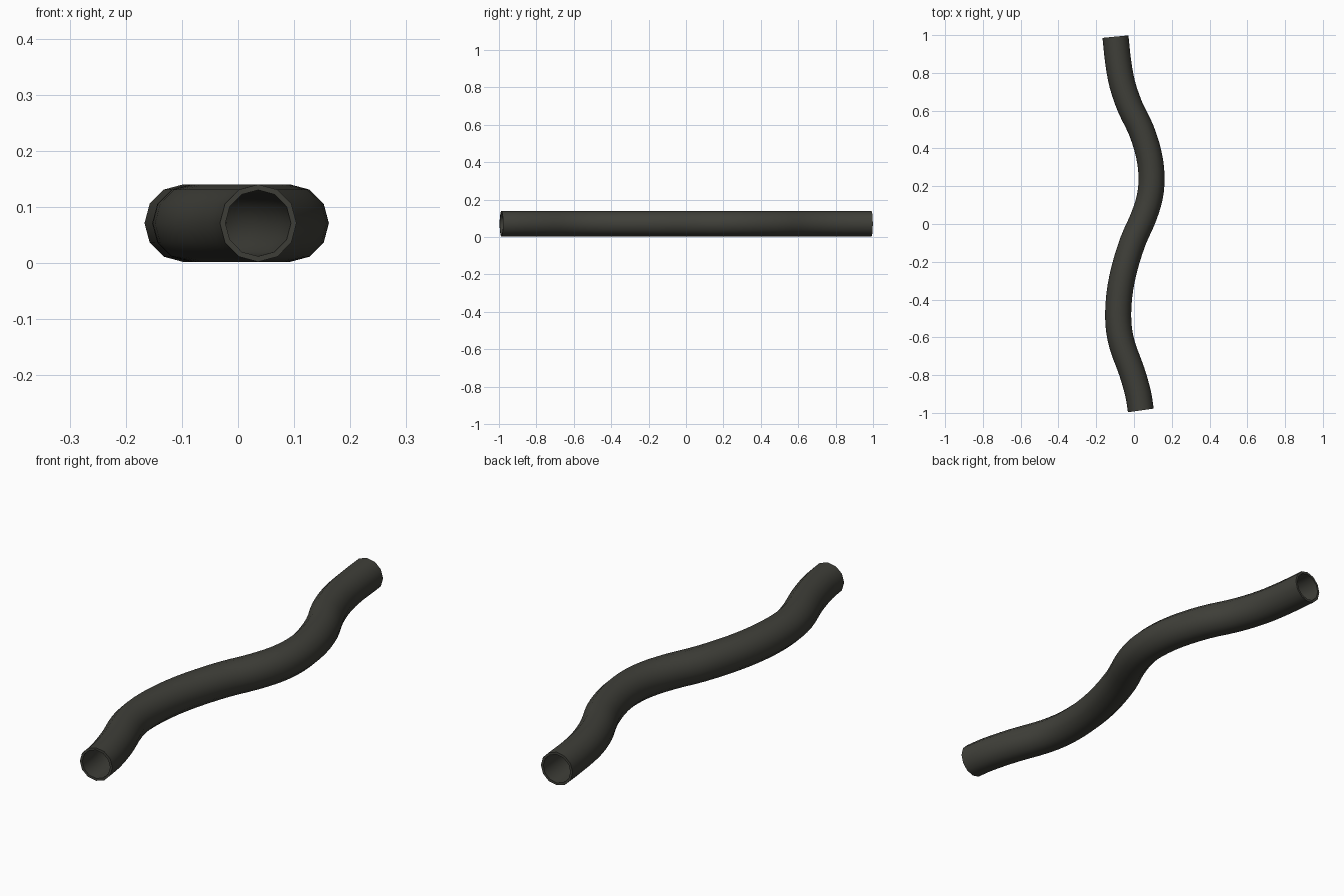
import bpy, bmesh, math
from mathutils import Vector

if "Cube" in bpy.data.objects:
    bpy.data.objects.remove(bpy.data.objects["Cube"])

SIDES, R_OUT, R_IN, Z = 12, 0.069, 0.059, 0.071

# centre line of the hose in plan (x, y)
PATH = [Vector(p) for p in [
    (0.036, -0.987), (0.022, -0.9), (-0.012, -0.78), (-0.063, -0.64),
    (-0.083, -0.52), (-0.078, -0.38), (-0.052, -0.24), (-0.005, -0.09),
    (0.048, 0.03), (0.083, 0.14), (0.093, 0.25), (0.078, 0.37),
    (0.037, 0.5), (-0.021, 0.62), (-0.062, 0.74), (-0.084, 0.86),
    (-0.098, 0.992)]]


def smooth_path(pts, steps=3):
    """Catmull-Rom resampling of the centre line."""
    ext = [2 * pts[0] - pts[1]] + pts + [2 * pts[-1] - pts[-2]]
    out = []
    for i in range(1, len(ext) - 2):
        a, b, c, d = ext[i - 1:i + 3]
        for s in range(steps):
            t = s / steps
            out.append(0.5 * (2 * b + (c - a) * t + (2 * a - 5 * b + 4 * c - d) * t ** 2
                              + (3 * b - a - 3 * c + d) * t ** 3))
    return out + [pts[-1]]


rubber = bpy.data.materials.new("dark rubber")
rubber.diffuse_color = (0.05, 0.05, 0.041, 1)
rubber.use_nodes = True
rubber.node_tree.nodes["Principled BSDF"].inputs["Base Color"].default_value = rubber.diffuse_color

pts = smooth_path(PATH)
bm = bmesh.new()


def skin(radius):
    """Sweep a ring along the path; returns the rings."""
    rings = []
    for i, p in enumerate(pts):
        t = (pts[min(i + 1, len(pts) - 1)] - pts[max(i - 1, 0)]).normalized()
        side = Vector((t.y, -t.x, 0))
        rings.append([bm.verts.new(Vector((p.x, p.y, Z)) + radius * (
            side * math.cos(k * math.tau / SIDES) + Vector((0, 0, math.sin(k * math.tau / SIDES)))))
            for k in range(SIDES)])
    for a, b in zip(rings, rings[1:]):
        bridge(a, b)
    return rings


def bridge(a, b):
    for k in range(SIDES):
        n = (k + 1) % SIDES
        bm.faces.new((a[k], a[n], b[n], b[k]))


# outer wall, inner wall and the two end rims
outer, inner = skin(R_OUT), skin(R_IN)
bridge(outer[0], inner[0])
bridge(outer[-1], inner[-1])
bmesh.ops.recalc_face_normals(bm, faces=bm.faces)

mesh = bpy.data.meshes.new("hose")
bm.to_mesh(mesh)
bm.free()
mesh.materials.append(rubber)
hose = bpy.data.objects.new("hose", mesh)
bpy.context.collection.objects.link(hose)
bpy.context.view_layer.objects.active = hose
hose.select_set(True)
bpy.ops.object.shade_smooth_by_angle(angle=math.radians(40))
